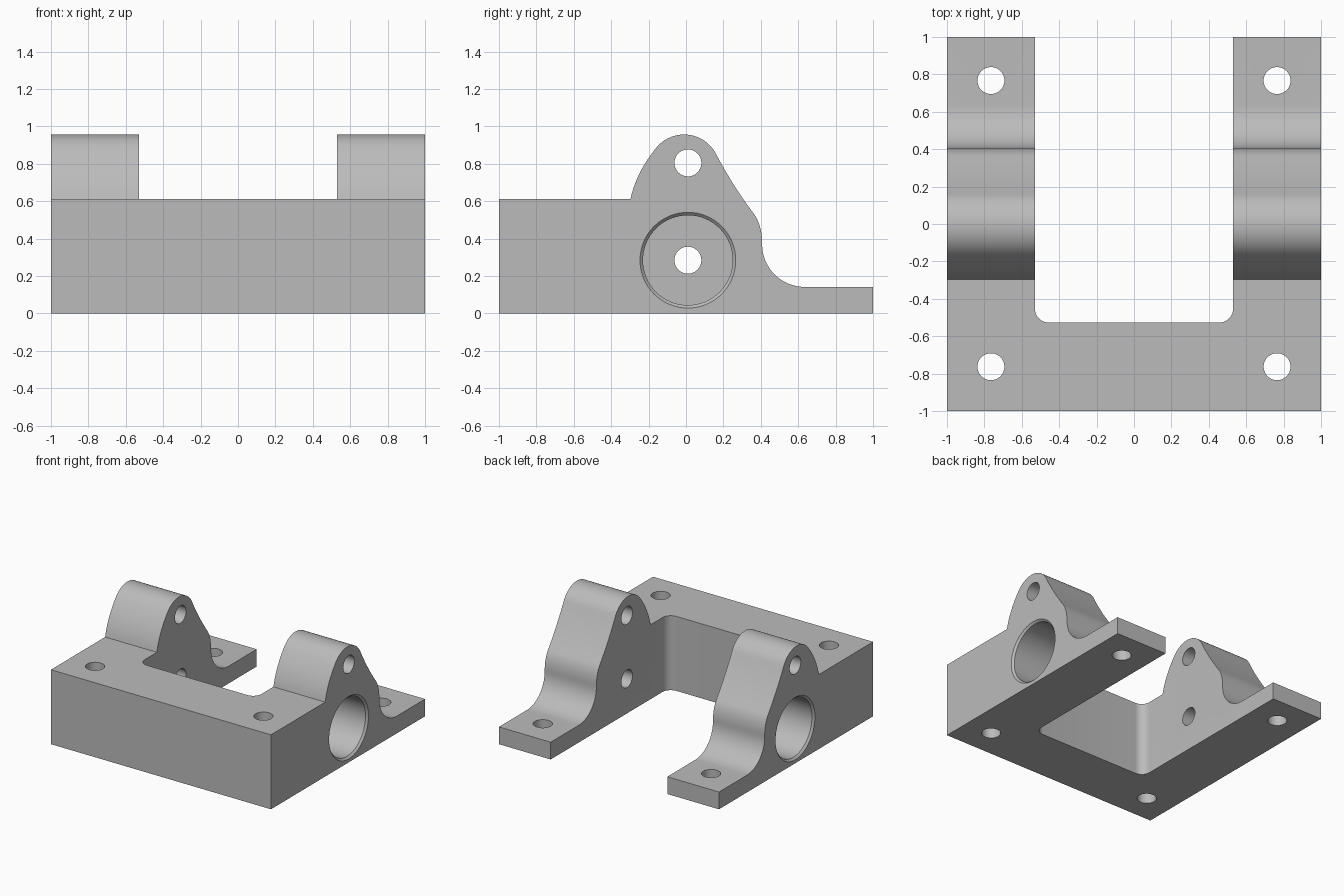
import bpy, bmesh
from math import sin, cos, pi, radians
from mathutils import Matrix, Vector

cube = bpy.data.objects.get("Cube")
if cube:
    bpy.data.objects.remove(cube, do_unlink=True)

metal = bpy.data.materials.new("plain grey")
metal.use_nodes = True
grey = (0.5, 0.5, 0.5, 1)
metal.diffuse_color = grey
metal.node_tree.nodes["Principled BSDF"].inputs["Base Color"].default_value = grey


def make_object(name, bm):
    bmesh.ops.recalc_face_normals(bm, faces=bm.faces)
    mesh = bpy.data.meshes.new(name)
    bm.to_mesh(mesh)
    bm.free()
    mesh.materials.append(metal)
    obj = bpy.data.objects.new(name, mesh)
    bpy.context.collection.objects.link(obj)
    return obj


def prism(name, points, depth):
    """Extrude a closed outline of 3D points along a vector."""
    bm = bmesh.new()
    face = bm.faces.new([bm.verts.new(p) for p in points])
    extruded = bmesh.ops.extrude_face_region(bm, geom=[face])["geom"]
    verts = [g for g in extruded if isinstance(g, bmesh.types.BMVert)]
    bmesh.ops.translate(bm, vec=depth, verts=verts)
    return make_object(name, bm)


def arc(cx, cy, r, start, end, steps=16):
    angles = [radians(start + (end - start) * i / steps) for i in range(steps + 1)]
    return [(cx + r * cos(a), cy + r * sin(a)) for a in angles]


def bend(a, b, c, steps=12):
    """Quadratic curve from a to c, without its end points."""
    a, b, c = Vector(a), Vector(b), Vector(c)
    ts = [i / steps for i in range(1, steps)]
    return [tuple(a * (1 - t) ** 2 + b * 2 * t * (1 - t) + c * t * t) for t in ts]


def cylinder(name, centre, radius, length, axis):
    bm = bmesh.new()
    turn = Matrix.Rotation(pi / 2, 4, "Y") if axis == "X" else Matrix()
    bmesh.ops.create_cone(bm, cap_ends=True, segments=48, radius1=radius, radius2=radius,
                          depth=length, matrix=Matrix.Translation(centre) @ turn)
    return make_object(name, bm)


# Side profile: block, rounded lug, waist and thin rear foot
crown = arc(-0.01, 0.765, 0.192, 138, 30, 24)
foot = arc(0.635, 0.37, 0.228, 180, 270)
shoulder = (0.365, 0.53)
profile = [(-1, 0), (-1, 0.612), (-0.297, 0.612)]
profile += bend(profile[-1], (-0.265, 0.76), crown[0]) + crown
profile += bend(crown[-1], (0.245, 0.69), shoulder) + [shoulder]
profile += bend(shoulder, (0.407, 0.47), foot[0]) + foot
profile += [(1, 0.142), (1, 0)]
bracket = prism("bracket", [(-1, y, z) for y, z in profile], (2, 0, 0))

cutters = []

# Central slot, open to the rear, with rounded front corners
slot = [(0.53, 1.2), (-0.53, 1.2)]
slot += arc(-0.455, -0.452, 0.075, 180, 270, 10) + arc(0.455, -0.452, 0.075, 270, 360, 10)
cutters.append(prism("slot_cutter", [(x, y, -0.2) for x, y in slot], (0, 0, 1.6)))

# Vertical mounting holes
for x in (-0.765, 0.765):
    for y in (-0.763, 0.767):
        cutters.append(cylinder("mounting_hole_cutter", (x, y, 0.3), 0.072, 1.2, "Z"))

# Cross holes through both lugs
for z in (0.285, 0.805):
    cutters.append(cylinder("cross_hole_cutter", (0, 0.01, z), 0.072, 2.4, "X"))

# Wide outer bores with a softened mouth
mouth = arc(1, 0.256, 0.016, 270, 180, 6)
bore = [(0.63, 0), (0.63, 0.24)] + mouth[::-1][::-1]
bore = [(0.63, 0), (0.63, 0.24)] + [(x, r) for x, r in
        [(1 - 0.016 * cos(t * pi / 12), 0.256 - 0.016 * sin((6 - t) * pi / 12)) for t in range(7)]]
bore += [(1.1, 0.256), (1.1, 0)]
for side in (-1, 1):
    bm = bmesh.new()
    verts = [bm.verts.new((side * x, 0.01, 0.285 + r)) for x, r in bore]
    edges = [bm.edges.new(pair) for pair in zip(verts, verts[1:])]
    bmesh.ops.spin(bm, geom=verts + edges, cent=(0, 0.01, 0.285), axis=(1, 0, 0),
                   angle=2 * pi, steps=64, use_merge=True)
    bmesh.ops.remove_doubles(bm, verts=bm.verts, dist=0.0001)
    cutters.append(make_object("bore_cutter", bm))

# Cut everything out of the bracket, then drop the cutters
for cutter in cutters:
    mod = bracket.modifiers.new(cutter.name, "BOOLEAN")
    mod.operation = "DIFFERENCE"
    mod.solver = "EXACT"
    mod.object = cutter
    cutter.hide_render = True

bpy.ops.object.select_all(action="DESELECT")
bpy.context.view_layer.objects.active = bracket
bracket.select_set(True)
for mod in list(bracket.modifiers):
    bpy.ops.object.modifier_apply(modifier=mod.name)
for cutter in cutters:
    bpy.data.objects.remove(cutter, do_unlink=True)
bpy.ops.object.shade_smooth_by_angle(angle=radians(30))
